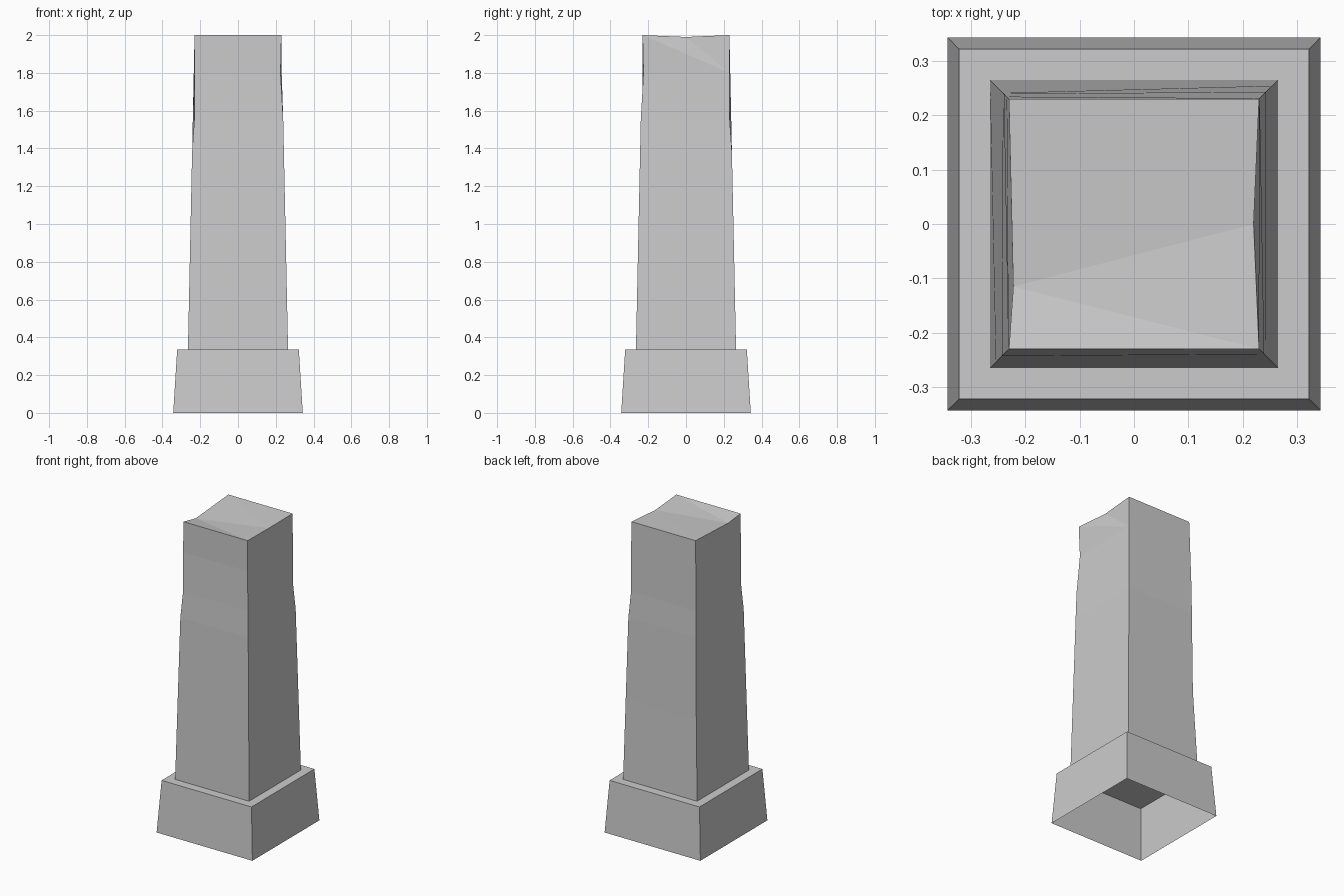
import bpy, bmesh

if "Cube" in bpy.data.objects:
    bpy.data.objects.remove(bpy.data.objects["Cube"])

CORNERS = [(-1, -1), (1, -1), (1, 1), (-1, 1)]


def ring(bm, half, z, dents=(0, 0, 0, 0)):
    return [bm.verts.new((sx * (half - d), sy * (half - d), z))
            for (sx, sy), d in zip(CORNERS, dents)]


def finish(bm, name):
    mesh = bpy.data.meshes.new(name)
    bm.to_mesh(mesh)
    bm.free()
    obj = bpy.data.objects.new(name, mesh)
    bpy.context.collection.objects.link(obj)
    return obj


def tapered_block(name, levels, chips=None):
    """Square stack of rings, closed on top and open below.
    chips: worn points along top edges, keyed by side index."""
    chips = chips or {}
    bm = bmesh.new()
    rings = [ring(bm, *lv) for lv in levels]
    chip_verts = {side: bm.verts.new(co) for side, co in chips.items()}
    for k, (lower, upper) in enumerate(zip(rings, rings[1:])):
        for i in range(4):
            j = (i + 1) % 4
            face = [lower[i], lower[j], upper[j]]
            if k == len(rings) - 2 and i in chip_verts:
                face.append(chip_verts[i])
            bm.faces.new(face + [upper[i]])
    cap = []
    for i in range(4):
        cap.append(rings[-1][i])
        if i in chip_verts:
            cap.append(chip_verts[i])
    bm.faces.new(cap)
    # split the slightly bent faces cleanly
    bent = [f for f in bm.faces if len(f.verts) > 4]
    bmesh.ops.triangulate(bm, faces=bent)
    return finish(bm, name)


# Plinth: hollow tapered block, open underneath
tapered_block("plinth", [(0.343, 0.0), (0.322, 0.335)])


# Shaft: tapered pillar with worn corners and chipped top edges
def half_at(z):
    return 0.265 - 0.035 * (z - 0.335) / 1.665


wear = [
    (0.335, (0, 0, 0, 0)),
    (0.85, (0, 0, 0, 0.009)),
    (1.38, (0, 0, 0, 0.002)),
    (1.55, (0.008, 0, 0.008, 0)),
    (1.80, (0.003, 0.009, 0.003, 0)),
    (2.0, (0, 0, 0, 0)),
]
tapered_block("shaft", [(half_at(z), z, d) for z, d in wear],
              chips={1: (0.22, 0.0, 1.99), 3: (-0.222, -0.115, 1.98)})
